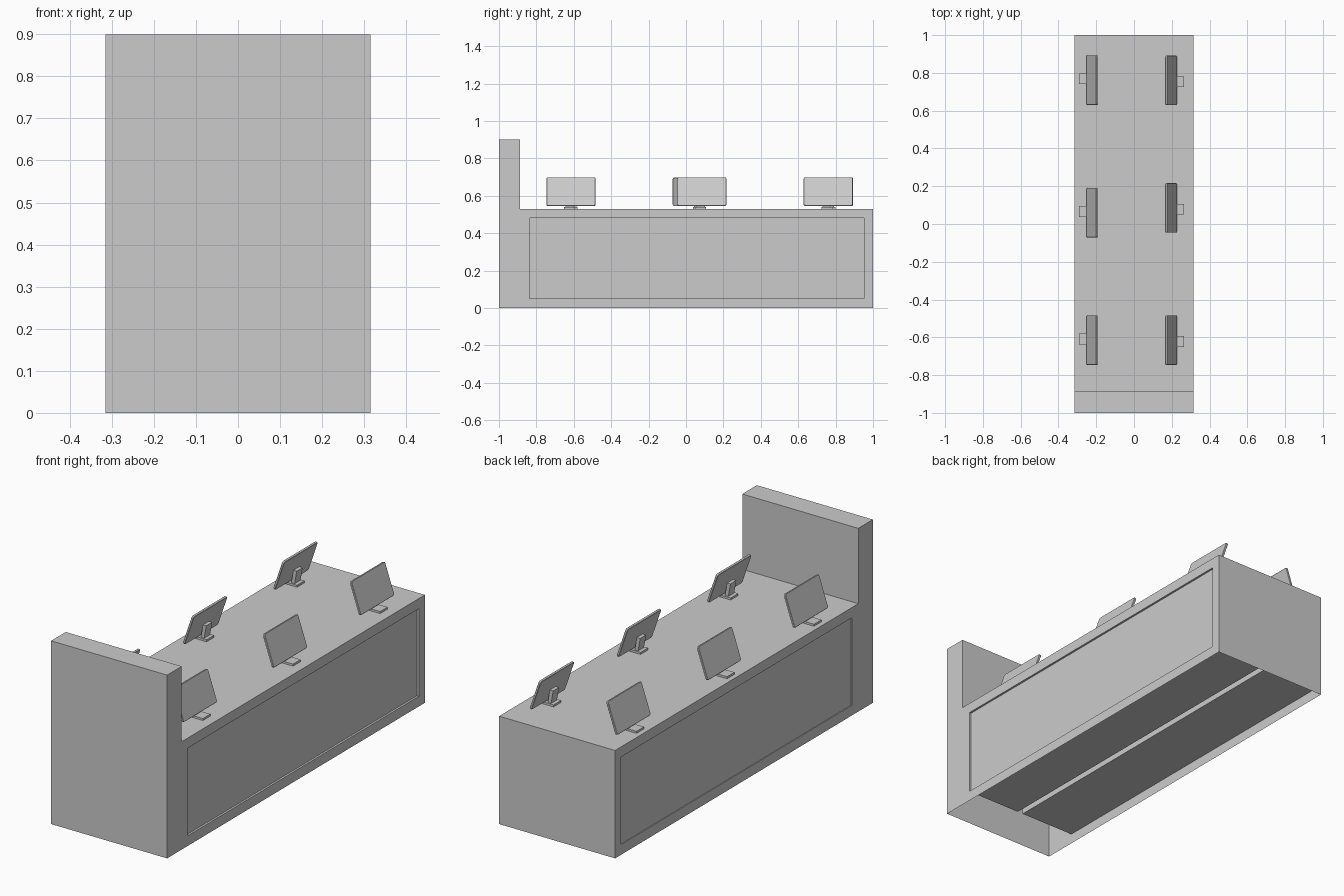
import bpy, bmesh, math
from mathutils import Matrix, Vector

if "Cube" in bpy.data.objects:
    bpy.data.objects.remove(bpy.data.objects["Cube"])

HX = 0.315                                   # half width of the counter
TOP, WALL_TOP, WALL_Y = 0.53, 0.90, -0.887   # counter height, end wall height and inner face
Y0, Y1, Z0, Z1 = -0.837, 0.953, 0.05, 0.48   # side opening


def finish(bm, name):
    bmesh.ops.remove_doubles(bm, verts=bm.verts, dist=1e-5)
    bmesh.ops.recalc_face_normals(bm, faces=bm.faces)
    mesh = bpy.data.meshes.new(name)
    bm.to_mesh(mesh)
    bm.free()
    ob = bpy.data.objects.new(name, mesh)
    bpy.context.collection.objects.link(ob)
    return ob


def poly(bm, pts):
    bm.faces.new([bm.verts.new(p) for p in pts])


def add_box(bm, lo, hi):
    lo, hi = Vector(lo), Vector(hi)
    m = Matrix.Translation((lo + hi) / 2) @ Matrix.Diagonal((*(hi - lo), 1))
    return bmesh.ops.create_cube(bm, size=1, matrix=m)["verts"]


# Counter shell: L profile, open underneath
bm = bmesh.new()
profile = [(-1, 0), (-1, WALL_TOP), (WALL_Y, WALL_TOP), (WALL_Y, TOP), (1, TOP), (1, 0)]
for (ya, za), (yb, zb) in zip(profile, profile[1:]):
    poly(bm, [(-HX, ya, za), (HX, ya, za), (HX, yb, zb), (-HX, yb, zb)])

# Side walls with a framed opening and a deep compartment behind it
inner = [(Y0, Z0), (Y1, Z0), (Y1, Z1), (Y0, Z1)]
outer = [(-1, 0), (1, 0), (1, TOP), (-1, TOP)]
for s in (-1, 1):
    for i in range(4):
        j = (i + 1) % 4
        poly(bm, [(s * HX, *p) for p in (outer[i], outer[j], inner[j], inner[i])])
        poly(bm, [(s * HX, *inner[i]), (s * HX, *inner[j]),
                  (s * 0.015, *inner[j]), (s * 0.015, *inner[i])])
    poly(bm, [(s * 0.015, *p) for p in inner])
    poly(bm, [(s * HX, y, z) for y, z in
              ((-1, TOP), (WALL_Y, TOP), (WALL_Y, WALL_TOP), (-1, WALL_TOP))])
finish(bm, "counter_shell")

# Recessed side panels
for s, recess, name in ((1, 0.010, "right_panel"), (-1, 0.004, "left_panel")):
    bm = bmesh.new()
    poly(bm, [(s * (HX - recess), y, z) for y, z in inner])
    finish(bm, name)


# Screen with rounded corners, tilted back, facing +x
def screen_mesh():
    bm = bmesh.new()
    add_box(bm, (-0.0055, -0.131, 0), (0.0055, 0.131, 0.160))
    corners = [e for e in bm.edges
               if abs(e.verts[0].co.x - e.verts[1].co.x) > 0.005]
    bmesh.ops.bevel(bm, geom=corners, offset=0.009, segments=4, profile=0.5, affect='EDGES')
    rim = [e for e in bm.edges if len(e.link_faces) == 2
           and e.calc_face_angle(0) > math.radians(60)]
    bmesh.ops.bevel(bm, geom=rim, offset=0.0015, segments=1, affect='EDGES')
    bmesh.ops.transform(bm, verts=bm.verts, matrix=Matrix.Translation((0.222, 0, 0.546))
                        @ Matrix.Rotation(math.radians(-19), 4, 'Y'))
    return bm


# Foot plate and upright bracket behind the screen
def stand_mesh():
    bm = bmesh.new()
    add_box(bm, (0.172, -0.036, TOP), (0.265, 0.022, TOP + 0.010))
    post = add_box(bm, (0.178, -0.030, TOP + 0.010), (0.196, 0.016, 0.605))
    for v in post:                            # lean the bracket with the screen
        if v.co.z < 0.56:
            v.co.x += 0.012
    return bm


for side, turn, x_shift, ys in (("right", 0, 0.0, (-0.615, 0.085, 0.760)),
                                ("left", math.pi, -0.025 * -1, (-0.615, 0.060, 0.762))):
    for i, y in enumerate(ys, 1):
        for part, make in (("screen", screen_mesh), ("stand", stand_mesh)):
            bm = make()
            m = (Matrix.Translation((0, y, 0)) @ Matrix.Rotation(turn, 4, 'Z')
                 @ Matrix.Translation((x_shift, 0, 0)))
            bmesh.ops.transform(bm, verts=bm.verts, matrix=m)
            finish(bm, f"{side}_{part}_{i}")
